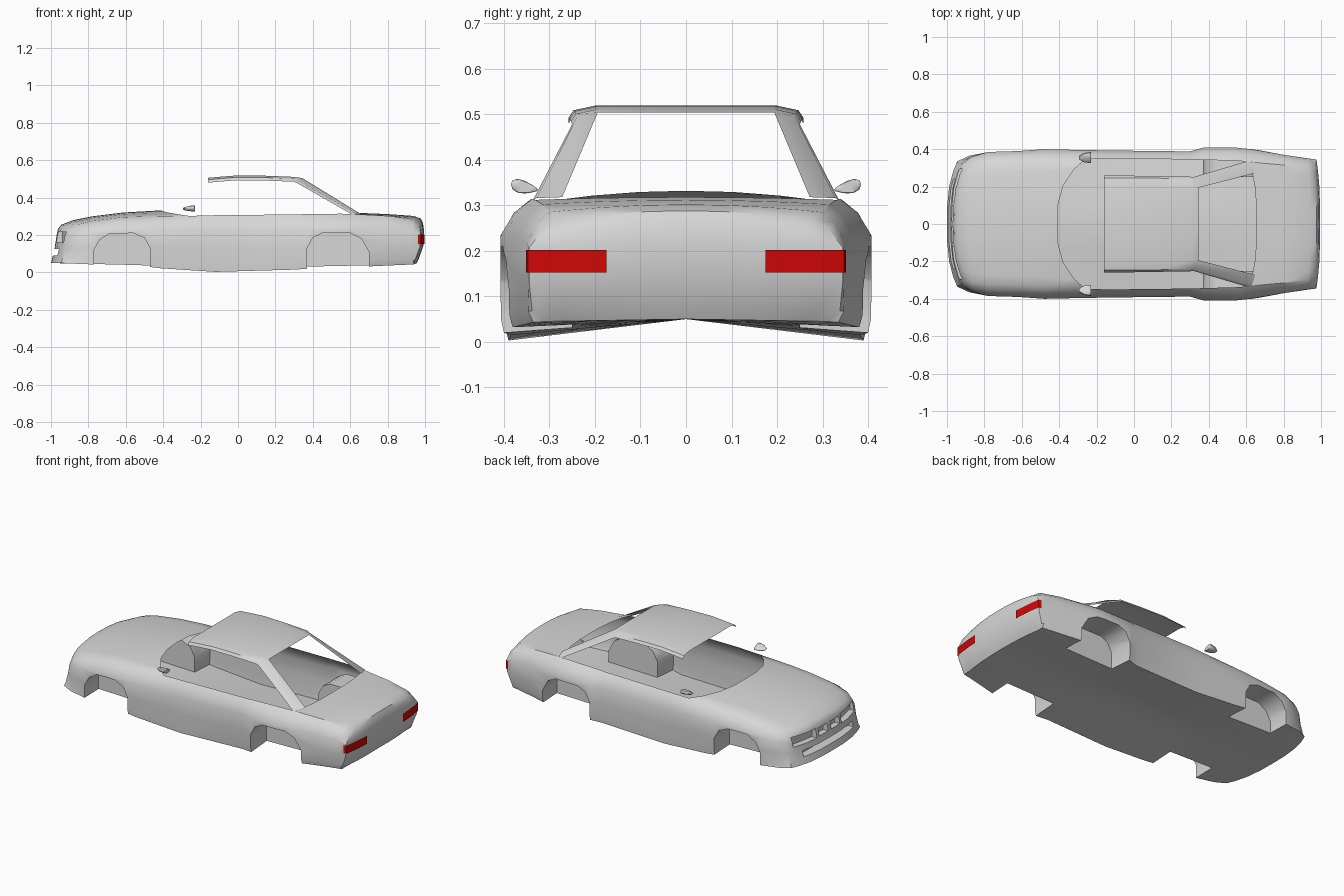
import bpy, bmesh, math

if "Cube" in bpy.data.objects:
    bpy.data.objects.remove(bpy.data.objects["Cube"])


def material(name, rgb):
    m = bpy.data.materials.new(name)
    m.diffuse_color = (*rgb, 1)
    m.use_nodes = True
    m.node_tree.nodes["Principled BSDF"].inputs["Base Color"].default_value = m.diffuse_color
    return m


GREY = material("light grey paint", (0.68, 0.68, 0.68))
RED = material("red lamp", (0.62, 0.002, 0.002))


def make(name, bm, mat, smooth=30):
    me = bpy.data.meshes.new(name)
    bm.to_mesh(me)
    bm.free()
    ob = bpy.data.objects.new(name, me)
    bpy.context.collection.objects.link(ob)
    if mat:
        me.materials.append(mat)
    if smooth:
        shade(ob, smooth)
    return ob


def shade(ob, deg):
    bpy.ops.object.select_all(action='DESELECT')
    ob.select_set(True)
    bpy.context.view_layer.objects.active = ob
    bpy.ops.object.shade_smooth_by_angle(angle=math.radians(deg))


def prism(bm, lower, upper):
    """Closed solid between two matching outlines."""
    a = [bm.verts.new(p) for p in lower]
    b = [bm.verts.new(p) for p in upper]
    n = len(a)
    bm.faces.new(a)
    bm.faces.new(b[::-1])
    for i in range(n):
        bm.faces.new((a[i], b[i], b[(i + 1) % n], a[(i + 1) % n]))


# ---- body: stations of x, bow, top z, shoulder z, shoulder y, widest y, sill y, sill z
ST = [(-1.0, .055, .255, .242, .29, .325, .335, .05),
      (-.88, .02, .28, .255, .31, .36, .365, .047),
      (-.78, 0, .30, .275, .32, .385, .385, .043),
      (-.62, 0, .32, .295, .325, .39, .39, .037),
      (-.48, 0, .328, .30, .335, .40, .395, .03),
      (-.41, .15, .332, .302, .347, .396, .395, .022),
      (-.12, 0, .32, .306, .35, .393, .39, .003),
      (.30, 0, .315, .31, .345, .388, .385, .015),
      (.37, 0, .315, .312, .343, .408, .40, .02),
      (.55, 0, .316, .314, .338, .408, .40, .026),
      (.655, -.04, .318, .312, .332, .40, .39, .03),
      (.80, 0, .312, .302, .315, .37, .36, .037),
      (.94, -.01, .302, .285, .30, .35, .335, .043),
      (.995, -.02, .288, .27, .275, .345, .31, .045)]
U = [-1, -.85, -.6, -.3, 0, .3, .6, .85, 1]
V = [0, .1, .4, .72, .9, 1]
WID = [0, .8, 1, 1, .55, 0]               # blend towards the widest point
NOSE = [0, .005, .02, .03, .038, .055]    # x offsets of the end faces
TAIL = [-.04, -.028, -.003, 0, -.006, -.018]
COWL, DECK, END = 5, 10, len(ST) - 1


def point(i, j, k):
    x, bow, zt, zs, ys, ym, yb, zb = ST[i]
    u, v = U[j], V[k]
    base = yb if v < .5 else ys
    half = base + (ym - base) * WID[k]
    top = zs + (zt - zs) * (1 - u * u)
    bot = zb + (.05 - zb) * (1 - abs(u))
    x += bow * abs(u) ** 3 * (1 if i in (0, END) else v)
    x += NOSE[k] if i == 0 else TAIL[k] if i == END else 0
    return (x, u * half, bot + (top - bot) * v)


bm = bmesh.new()
cache = {}


def vert(*ijk):
    if ijk not in cache:
        cache[ijk] = bm.verts.new(point(*ijk))
    return cache[ijk]


NU, NV = len(U) - 1, len(V) - 1
for i in range(END):
    for j in range(NU):
        for k in (0, NV):
            f = bm.faces.new([vert(i, j, k), vert(i + 1, j, k),
                              vert(i + 1, j + 1, k), vert(i, j + 1, k)])
            if k == NV and COWL <= i < DECK:
                f.material_index = 1      # cabin opening, removed later
    for k in range(NV):
        for j in (0, NU):
            bm.faces.new([vert(i, j, k), vert(i + 1, j, k),
                          vert(i + 1, j, k + 1), vert(i, j, k + 1)])
for i in (0, END):
    for j in range(NU):
        for k in range(NV):
            bm.faces.new([vert(i, j, k), vert(i, j + 1, k),
                          vert(i, j + 1, k + 1), vert(i, j, k + 1)])
bmesh.ops.recalc_face_normals(bm, faces=bm.faces)
body = make("car_body", bm, GREY, 0)
body.data.materials.append(RED)

# ---- cutters: wheel wells, headlamp and grille recesses, bumper slot
bm = bmesh.new()
FRONT = [(-.77, -.1), (-.77, .12), (-.74, .175), (-.685, .208), (-.56, .21),
         (-.50, .185), (-.47, .13), (-.47, -.1)]
REAR = [(.37, -.1), (.37, .13), (.40, .185), (.45, .21), (.60, .21),
        (.66, .18), (.70, .11), (.70, -.1)]
for s in (1, -1):
    for arch in (FRONT, REAR):
        prism(bm, [(x, s * .25, z) for x, z in arch], [(x, s * .5, z) for x, z in arch])


def nose_cut(y0, y1, z0, z1, depth):
    inner = [(-.97 + depth + .055 * abs(y / .34) ** 3, y) for y in (y1, y0)]
    plan = [(-1.2, y0), (-1.2, y1)] + inner
    prism(bm, [(x, y, z0) for x, y in plan], [(x, y, z1) for x, y in plan])


for s in (1, -1):
    nose_cut(s * .12, s * .295, .16, .215, .03)
    nose_cut(s * .015, s * .10, .165, .21, .03)
nose_cut(-.24, .24, .09, .125, .02)
bmesh.ops.recalc_face_normals(bm, faces=bm.faces)
cutter = make("recess_cutter", bm, None, 0)
cutter.hide_render = True

mod = body.modifiers.new("recesses", 'BOOLEAN')
mod.operation, mod.solver, mod.object = 'DIFFERENCE', 'EXACT', cutter
bpy.context.view_layer.objects.active = body
bpy.ops.object.modifier_apply(modifier=mod.name)
bpy.data.objects.remove(cutter)

# open the cabin
bm = bmesh.new()
bm.from_mesh(body.data)
bmesh.ops.delete(bm, geom=[f for f in bm.faces if f.material_index == 1], context='FACES')
bm.to_mesh(body.data)
bm.free()
body.data.materials.pop(index=1)
shade(body, 35)

# ---- roof panel
bm = bmesh.new()
ROOF = [(-.16, .506, 1.0), (-.08, .513, 1.0), (0, .519, 1.0), (.15, .517, .99),
        (.30, .511, .98), (.345, .504, .97)]
CROSS = [(-.258, -.026), (-.247, -.01), (-.2, 0), (0, 0), (.2, 0), (.247, -.01), (.258, -.026)]
grid = [[bm.verts.new((x - (.03 if abs(y) > .22 and x > .3 else 0), y * w, z + dz))
         for y, dz in CROSS] for x, z, w in ROOF]
for a, b in zip(grid, grid[1:]):
    for j in range(len(CROSS) - 1):
        bm.faces.new((a[j], b[j], b[j + 1], a[j + 1]))
# rear pillars continue the roof edge down to the deck
for side in (grid[-1][:3], grid[-1][:3:-1]):
    s = 1 if side[0].co.y > 0 else -1
    foot = [bm.verts.new(p) for p in ((.61, s * .337, .310), (.63, s * .328, .316),
                                      (.648, s * .272, .318))]
    for j in range(2):
        bm.faces.new((side[j], foot[j], foot[j + 1], side[j + 1]))
bmesh.ops.recalc_face_normals(bm, faces=bm.faces)
if sum(f.normal.z for f in bm.faces) < 0:
    bmesh.ops.reverse_faces(bm, faces=bm.faces)
make("roof_and_pillars", bm, GREY, 40)

for s, name in ((1, "left"), (-1, "right")):
    # ---- door mirror: rounded shell, flat at the back
    bm = bmesh.new()
    bmesh.ops.create_uvsphere(bm, u_segments=10, v_segments=6, radius=1)
    for v in bm.verts:
        x, y, z = v.co
        x = min(x, .05)
        height = .014 + .007 * y
        v.co = (-.232 + x * .066, s * (.355 + y * .03), .34 + z * height + y * .006)
    bmesh.ops.remove_doubles(bm, verts=bm.verts, dist=.0005)
    bmesh.ops.recalc_face_normals(bm, faces=bm.faces)
    make("door_mirror_" + name, bm, GREY, 45)

    # ---- tail lamp plate following the rear curve
    bm = bmesh.new()
    ys = (.175, .23, .29, .325, .347)
    path = [(.999 - .02 * (y / .345) ** 3, y) for y in ys] + [(.962, .352)]
    rows = [[bm.verts.new((x, s * y, z)) for x, y in path] for z in (.152, .202)]
    for j in range(len(path) - 1):
        bm.faces.new((rows[0][j], rows[0][j + 1], rows[1][j + 1], rows[1][j])[::s])
    make("tail_lamp_" + name, bm, RED, 60)
